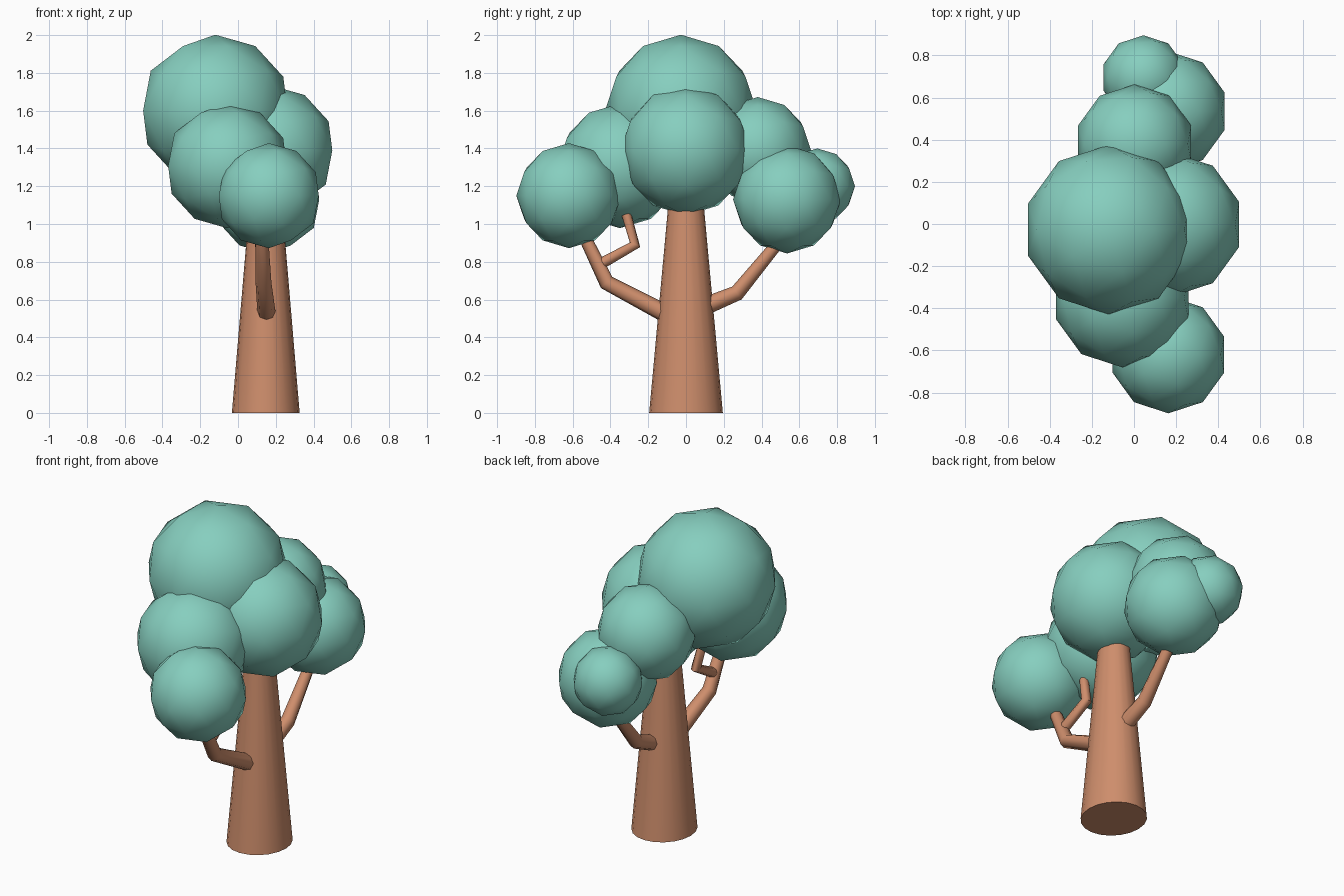
import bpy

if "Cube" in bpy.data.objects:
    bpy.data.objects.remove(bpy.data.objects["Cube"])


def material(name, color):
    m = bpy.data.materials.new(name)
    m.diffuse_color = (*color, 1)
    m.use_nodes = True
    m.node_tree.nodes["Principled BSDF"].inputs["Base Color"].default_value = m.diffuse_color
    return m


bark = material("bark", (0.62, 0.27, 0.15))
leaf = material("leaf", (0.24, 0.62, 0.52))


def finish(name, mat, angle):
    ob = bpy.context.object
    ob.name = name
    ob.data.materials.clear()
    ob.data.materials.append(mat)
    bpy.ops.object.shade_smooth_by_angle(angle=angle)
    return ob


# Tapered trunk, slightly narrower across x
bpy.ops.mesh.primitive_cone_add(vertices=20, radius1=0.195, radius2=0.085,
                                depth=1.2, location=(0.147, 0, 0.6))
trunk = finish("trunk", bark, 0.9)
trunk.scale.x = 0.92


# Tapered bent branches: points are (x, y, z, radius)
def branch(name, pts):
    cu = bpy.data.curves.new(name, 'CURVE')
    cu.dimensions = '3D'
    cu.bevel_depth = 1.0
    cu.bevel_resolution = 2
    cu.use_fill_caps = True
    sp = cu.splines.new('POLY')
    sp.points.add(len(pts) - 1)
    for p, (x, y, z, r) in zip(sp.points, pts):
        p.co = (x, y, z, 1)
        p.radius = r
    ob = bpy.data.objects.new(name, cu)
    bpy.context.collection.objects.link(ob)
    bpy.ops.object.select_all(action='DESELECT')
    ob.select_set(True)
    bpy.context.view_layer.objects.active = ob
    bpy.ops.object.convert(target='MESH')
    finish(name, bark, 0.9)


branch("front_branch", [(0.155, -0.04, 0.49, 0.05), (0.135, -0.42, 0.69, 0.042),
                        (0.125, -0.56, 0.98, 0.032)])
branch("front_twig", [(0.13, -0.45, 0.79, 0.03), (0.12, -0.27, 0.89, 0.03),
                      (0.1, -0.315, 1.05, 0.026)])
branch("back_branch", [(0.15, 0.04, 0.54, 0.05), (0.15, 0.27, 0.635, 0.042),
                       (0.15, 0.52, 0.94, 0.03)])

# Foliage balls: centre and radius
balls = {
    "crown_foliage": (-0.12, -0.027, 1.6, 0.402),
    "right_foliage": (0.172, -0.002, 1.39, 0.344),
    "front_foliage": (-0.056, -0.35, 1.308, 0.33),
    "front_low_foliage": (0.163, -0.62, 1.15, 0.278),
    "back_foliage": (0.003, 0.38, 1.39, 0.282),
    "back_low_foliage": (0.158, 0.535, 1.13, 0.286),
    "back_small_foliage": (0.045, 0.695, 1.2, 0.2),
}
for name, (x, y, z, r) in balls.items():
    bpy.ops.mesh.primitive_ico_sphere_add(subdivisions=2, radius=r, location=(x, y, z))
    finish(name, leaf, 0.9)
